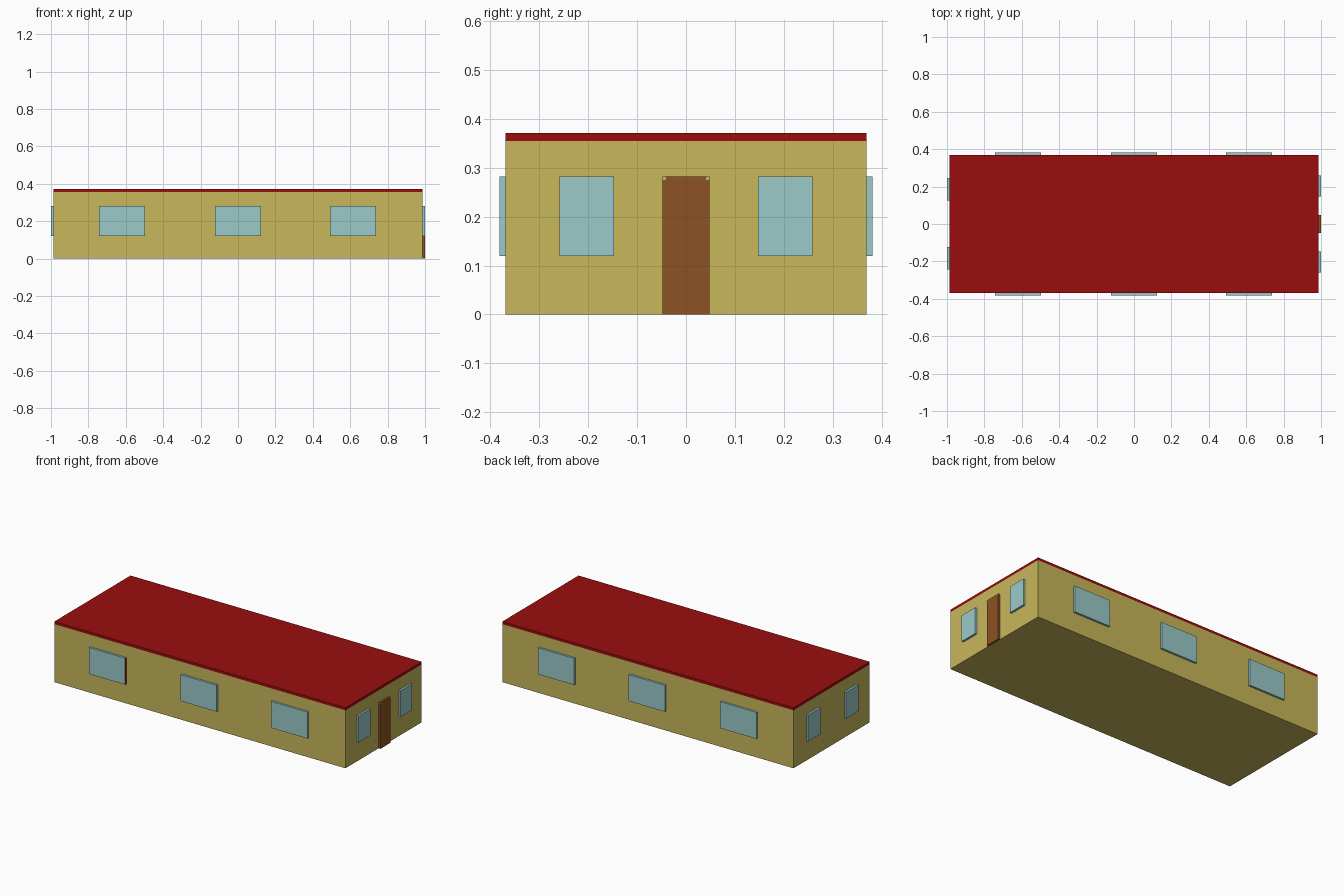
import bpy, bmesh

if "Cube" in bpy.data.objects:
    bpy.data.objects.remove(bpy.data.objects["Cube"])


def material(name, rgb):
    m = bpy.data.materials.new(name)
    lin = [((c / 255 + 0.055) / 1.055) ** 2.4 if c > 10 else c / 255 / 12.92 for c in rgb]
    m.diffuse_color = (*lin, 1)
    m.use_nodes = True
    m.node_tree.nodes["Principled BSDF"].inputs["Base Color"].default_value = m.diffuse_color
    return m


WALL = material("wall_yellow", (200, 183, 90))
ROOF = material("roof_red", (155, 13, 13))
GLASS = material("window_blue", (155, 202, 202))
DOOR = material("door_brown", (140, 82, 35))

HX, HY, EAVE, TOP = 0.987, 0.369, 0.355, 0.371   # wall half sizes and heights
OUT, SINK = 0.0125, 0.002                       # panel projection and embedding


def box(name, x, y, z, mat):
    """Box from three (low, high) ranges."""
    bm = bmesh.new()
    bmesh.ops.create_cube(bm, size=1)
    for v in bm.verts:
        v.co = [r[0] if c < 0 else r[1] for c, r in zip(v.co, (x, y, z))]
    me = bpy.data.meshes.new(name)
    bm.to_mesh(me)
    bm.free()
    me.materials.append(mat)
    ob = bpy.data.objects.new(name, me)
    bpy.context.collection.objects.link(ob)
    return ob


def outward(side, wall):
    """Range of a thin panel sitting on the wall of the given side."""
    return tuple(sorted((side * (wall - SINK), side * (wall + OUT))))


# Main building and flat roof
box("walls", (-HX, HX), (-HY, HY), (0, EAVE), WALL)
box("roof", (-HX, HX), (-HY, HY), (EAVE, TOP), ROOF)

# Three wide windows on each long wall
SILL, HEAD = 0.12, 0.282
for side, label in ((-1, "front"), (1, "back")):
    for i, cx in enumerate((-0.621, -0.001, 0.614)):
        w = box(f"{label}_window_{i + 1}", (cx - 0.123, cx + 0.123),
                outward(side, HY), (SILL, HEAD), GLASS)
        if side < 0 and i == 0:
            # The right edge of this window is red
            w.data.materials.append(ROOF)
            for p in w.data.polygons:
                p.material_index = int(p.normal.x > 0.5)

# Two windows on each end wall
for side, label, ys in ((1, "right", (-0.203, 0.203)), (-1, "left", (-0.183, 0.185))):
    half = 0.056 if side > 0 else 0.06
    for i, cy in enumerate(ys):
        box(f"{label}_window_{i + 1}", outward(side, HX),
            (cy - half, cy + half), (SILL, HEAD), GLASS)

# Door on the right end with small pale corner pieces at its head
box("door", outward(1, HX), (-0.048, 0.048), (0, HEAD), DOOR)
for s in (-1, 1):
    box("door_corner", (HX, HX + OUT + 0.0005), tuple(sorted((s * 0.041, s * 0.048))),
        (HEAD - 0.007, HEAD), WALL)
